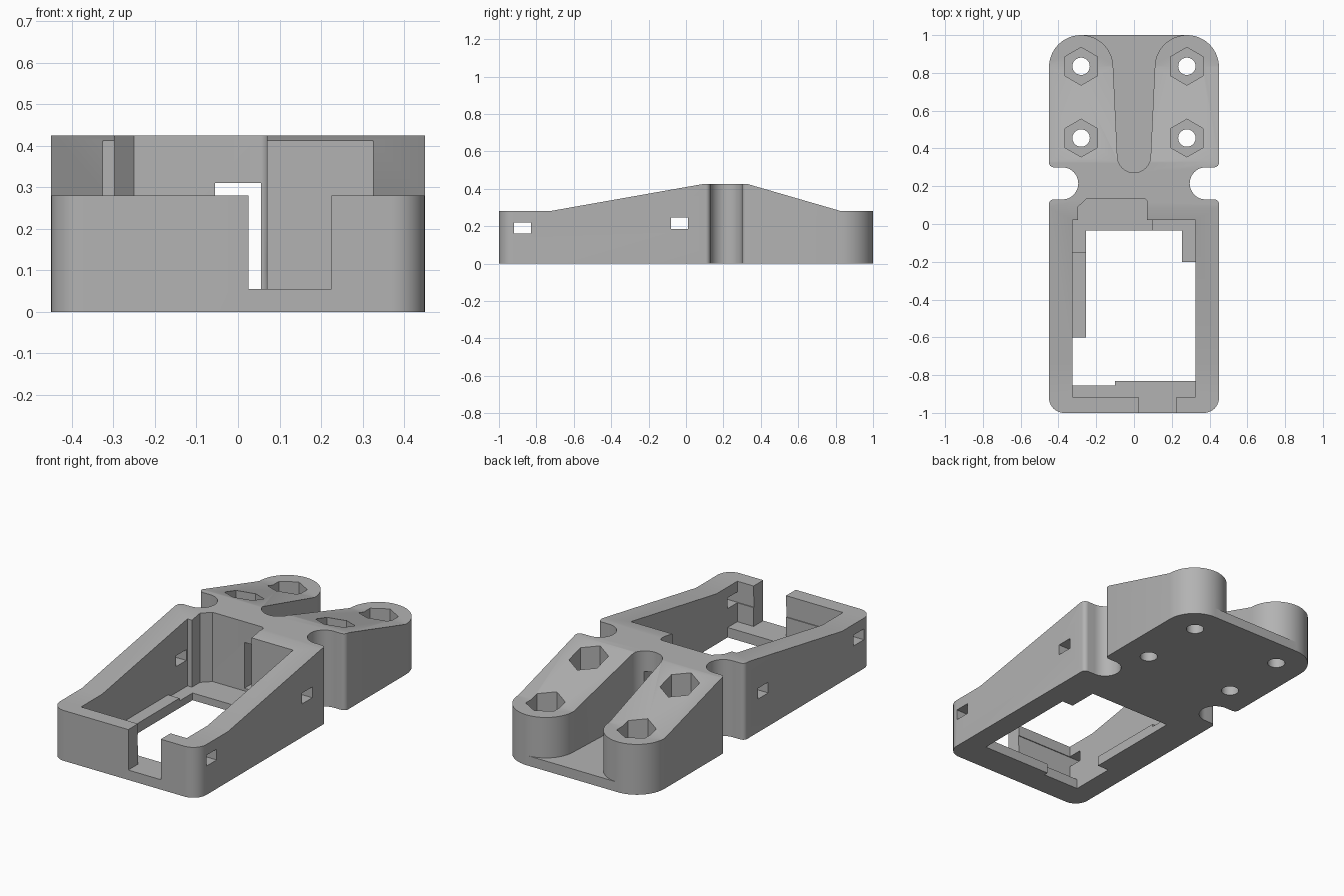
import bpy, bmesh
from math import radians, cos, sin

old = bpy.data.objects.get("Cube")
if old:
    bpy.data.objects.remove(old)

grey = bpy.data.materials.new("plain grey")
grey.use_nodes = True
colour = (0.45, 0.45, 0.45, 1)
grey.diffuse_color = colour
grey.node_tree.nodes["Principled BSDF"].inputs["Base Color"].default_value = colour


def arc(cx, cy, r, a0, a1, n=14):
    angles = [radians(a0 + (a1 - a0) * i / n) for i in range(n + 1)]
    return [(cx + r * cos(a), cy + r * sin(a)) for a in angles]


def mirrored(half):
    return half + [(-x, y) for x, y in reversed(half) if abs(x) > 1e-4]


def rect(x0, x1, y0, y1):
    return [(x0, y0), (x1, y0), (x1, y1), (x0, y1)]


def prism(name, pts, low, high, axis="z"):
    """Extrude a closed outline, in plan (z) or in side profile (x)."""
    place = (lambda a, b, h: (a, b, h)) if axis == "z" else (lambda a, b, h: (h, a, b))
    bm = bmesh.new()
    lo = [bm.verts.new(place(a, b, low)) for a, b in pts]
    hi = [bm.verts.new(place(a, b, high)) for a, b in pts]
    bm.faces.new(lo)
    bm.faces.new(hi)
    for i in range(len(pts)):
        j = (i + 1) % len(pts)
        bm.faces.new((lo[i], lo[j], hi[j], hi[i]))
    bmesh.ops.recalc_face_normals(bm, faces=bm.faces)
    mesh = bpy.data.meshes.new(name)
    bm.to_mesh(mesh)
    bm.free()
    mesh.materials.append(grey)
    ob = bpy.data.objects.new(name, mesh)
    bpy.context.collection.objects.link(ob)
    return ob


# Body: plan with rounded corners and waist notches
body = prism("bracket_body", mirrored(
    arc(0.37, -0.92, 0.08, -90, 0)
    + arc(0.425, 0.105, 0.025, 0, 90, 6)
    + arc(0.38, 0.215, 0.085, 270, 90, 24)
    + arc(0.425, 0.325, 0.025, -90, 0, 6)
    + arc(0.28, 0.83, 0.17, 0, 90, 20)), 0, 0.6)


def apply_boolean(cutter, operation="DIFFERENCE"):
    mod = body.modifiers.new(cutter.name, "BOOLEAN")
    mod.operation = operation
    mod.solver = "EXACT"
    mod.object = cutter
    bpy.context.view_layer.objects.active = body
    bpy.ops.object.modifier_apply(modifier=mod.name)
    bpy.data.objects.remove(cutter)


def cut(*args):
    apply_boolean(prism(*args))


# Sloping roof
roof = [(-1.1, -0.1), (1.1, -0.1), (1.1, 0.28), (0.83, 0.28), (0.33, 0.425),
        (0.09, 0.425), (-0.73, 0.28), (-1.1, 0.28)]
apply_boolean(prism("roof", roof, -0.6, 0.6, "x"), "INTERSECT")

# Main cavity with its chamfered rear pocket
floor = 0.055
pocket = [(0.07, 0.02)] + arc(0.05, 0.115, 0.02, 0, 90, 5) + [
    (-0.25, 0.135), (-0.297, 0.09), (-0.297, 0.02)]
cut("cavity", [(-0.325, -0.915), (0.325, -0.915), (0.325, 0.02)] + pocket
    + [(-0.325, 0.02)], floor, 0.7)

# Opening in the floor, leaving ledges
cut("floor_opening", [
    (-0.325, -0.855), (-0.1, -0.855), (-0.1, -0.83), (0.325, -0.83),
    (0.325, -0.2), (0.255, -0.2), (0.255, -0.035), (-0.255, -0.035),
    (-0.255, -0.6), (-0.325, -0.6)], -0.1, 0.1)

# Shallow step in the rear ledge
cut("ledge_step", [(-0.325, -0.15), (-0.24, -0.15), (-0.24, -0.05), (0.095, -0.05),
                   (0.095, 0.02)] + pocket + [(-0.325, 0.02)], 0.04, 0.1)

# Slot in the front wall and passage through to the rear channel
cut("front_slot", rect(0.025, 0.225, -1.1, -0.9), floor, 0.7)
cut("passage", rect(-0.055, 0.055, 0.1, 0.4), floor, 0.31)

# Flared rear channel between the two rounded lobes
cut("rear_channel", mirrored(
    arc(0, 0.36, 0.088, -90, 0) + arc(0.28, 0.83, 0.17, 180, 90, 20)
    + [(0.28, 1.1)]), floor, 0.7)

# Side windows
for name, y, z in (("front_windows", -0.92, 0.16), ("rear_windows", -0.08, 0.185)):
    cut(name, rect(y, y + 0.09, z, z + 0.06), -0.6, 0.6, "x")

# Bolt holes with hexagonal nut pockets
for x in (-0.28, 0.28):
    for y in (0.455, 0.835):
        cut("nut_pocket", arc(x, y, 0.1, 30, 330, 5), 0.1, 0.7)
        cut("bolt_hole", arc(x, y, 0.046, 0, 345, 23), -0.1, 0.2)

# Smooth the curved walls, keep edges sharp
bpy.ops.object.select_all(action="DESELECT")
body.select_set(True)
bpy.context.view_layer.objects.active = body
bpy.ops.object.shade_smooth_by_angle(angle=radians(25))
